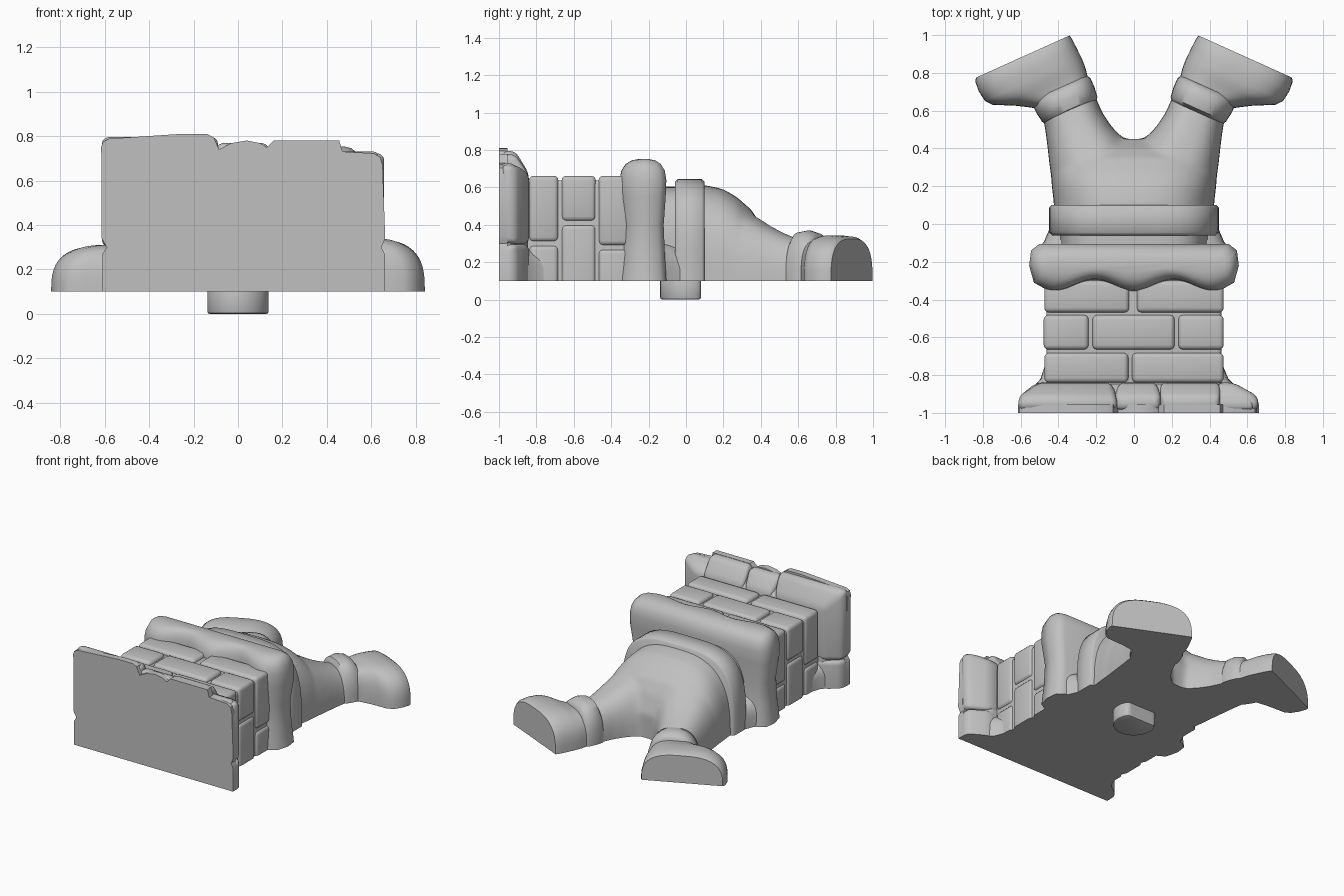
import bpy, bmesh, math
from mathutils import Vector

if "Cube" in bpy.data.objects:
    bpy.data.objects.remove(bpy.data.objects["Cube"])

BASE = 0.1  # height of the flat underside

grey = bpy.data.materials.new("plain grey")
grey.use_nodes = True
colour = (0.53, 0.53, 0.53, 1)
grey.diffuse_color = colour
grey.node_tree.nodes["Principled BSDF"].inputs["Base Color"].default_value = colour


def finish(name, bm, bevel=0, segments=3, angle=35):
    """Turn a bmesh into a named, bevelled, smooth-shaded object."""
    bmesh.ops.recalc_face_normals(bm, faces=bm.faces)
    mesh = bpy.data.meshes.new(name)
    bm.to_mesh(mesh)
    bm.free()
    ob = bpy.data.objects.new(name, mesh)
    bpy.context.collection.objects.link(ob)
    mesh.materials.append(grey)
    bpy.ops.object.select_all(action='DESELECT')
    ob.select_set(True)
    bpy.context.view_layer.objects.active = ob
    if bevel:
        mod = ob.modifiers.new("rounding", 'BEVEL')
        mod.width, mod.segments = bevel, segments
        mod.limit_method = 'ANGLE'
        mod.angle_limit = math.radians(20)
        bpy.ops.object.modifier_apply(modifier=mod.name)
    bpy.ops.object.shade_smooth_by_angle(angle=math.radians(angle))
    return ob


def cut_flat(ob):
    """Trim everything below the flat underside."""
    bm = bmesh.new()
    bm.from_mesh(ob.data)
    bmesh.ops.bisect_plane(bm, geom=bm.verts[:] + bm.edges[:] + bm.faces[:],
                           plane_co=(0, 0, BASE), plane_no=(0, 0, 1), clear_inner=True)
    bmesh.ops.holes_fill(bm, edges=[e for e in bm.edges if e.is_boundary])
    bm.to_mesh(ob.data)
    bm.free()
    bpy.ops.object.shade_smooth_by_angle(angle=math.radians(50))


def skin(bm, rings):
    """Join matching closed rings of vertices and cap both ends."""
    for a, b in zip(rings, rings[1:]):
        for i in range(len(a)):
            j = (i + 1) % len(a)
            bm.faces.new((a[i], a[j], b[j], b[i]))
    bm.faces.new(rings[0])
    bm.faces.new(rings[-1])


def loft(bm, sections, u=(1, 0), v=(0, 1), power=2.6, skirt=0.0, steps=28):
    """Skin arched sections (distance along v, low u, high u, height)."""
    u, v = Vector((*u, 0)), Vector((*v, 0))
    rings = []
    for n, lo, hi, h in sections:
        pts = []
        for i in range(steps + 1):
            c, s = math.cos(math.pi * i / steps), abs(math.sin(math.pi * i / steps))
            a = math.copysign(abs(c) ** (2 / power), c)
            pts.append(((lo + hi) / 2 + a * (hi - lo) / 2, BASE + h * s ** (2 / power)))
        if skirt:
            pts = [(hi, BASE - skirt)] + pts + [(lo, BASE - skirt)]
        rings.append([bm.verts.new(u * d + v * n + Vector((0, 0, z))) for d, z in pts])
    skin(bm, rings)


def block(name, x, y, z, bevel=0.025, taper=(0, 0, 0), knee=0.5):
    """Rounded box; beyond the knee, taper pulls in its left, right and top."""
    bm = bmesh.new()
    l, r, t = taper
    rings = []
    for f, k in ((0, 0), (knee, 0), (1, 1)) if any(taper) else ((0, 0), (1, 1)):
        corners = ((x[0] + l * k, z[0]), (x[1] - r * k, z[0]),
                   (x[1] - r * k, z[1] - t * k), (x[0] + l * k, z[1] - t * k))
        rings.append([bm.verts.new((cx, y[0] + f * (y[1] - y[0]), cz)) for cx, cz in corners])
    skin(bm, rings)
    ob = finish(name, bm, bevel)
    if z[0] < BASE:
        cut_flat(ob)


# Mounting peg with one flat side
bm = bmesh.new()
ring = [(0.138 * math.cos(a), min(0.08, 0.138 * math.sin(a)))
        for a in (math.tau * i / 48 for i in range(48))]
skin(bm, [[bm.verts.new((x, y, z)) for x, y in ring] for z in (0, BASE + 0.02)])
finish("mounting_peg", bm, 0.012, 2)

# Front plate with an uneven top edge
edge = [(-0.61, BASE), (-0.61, 0.27), (-0.59, 0.3), (-0.613, 0.34), (-0.615, 0.75), (-0.607, 0.775),
        (-0.58, 0.788), (-0.25, 0.81), (-0.14, 0.809), (-0.11, 0.795), (-0.085, 0.74), (-0.03, 0.768),
        (0.04, 0.78), (0.1, 0.768), (0.13, 0.75), (0.16, 0.78), (0.455, 0.78), (0.47, 0.73),
        (0.61, 0.722), (0.64, 0.705), (0.65, 0.67), (0.662, 0.34), (0.645, 0.3), (0.66, 0.27), (0.66, BASE)]
bm = bmesh.new()
skin(bm, [[bm.verts.new((x, y, z)) for x, z in edge] for y in (-1.0, -0.955)])
finish("front_plate", bm)

# Tapering stones behind the plate
for name, x, z, taper in (
        ("left_end_stone", (0.44, 0.657), (0.3, 0.722), (0, 0.13, 0.05)),
        ("left_top_stone", (0.14, 0.455), (0.3, 0.778), (0, 0, 0.11)),
        ("centre_stone", (-0.1, 0.14), (0.3, 0.768), (0.02, 0.02, 0.1)),
        ("right_top_stone", (-0.612, -0.09), (0.3, 0.795), (0.11, 0.03, 0.12)),
        ("left_foot_stone", (0.1, 0.658), (BASE - 0.05, 0.295), (0, 0.13, 0)),
        ("right_foot_stone", (-0.608, 0.1), (BASE - 0.05, 0.295), (0.09, 0, 0))):
    block(name, x, (-0.985, -0.84), z, 0.03, taper)

# Solid filling behind the stone joints, and a low flare towards the chimney
block("stone_filling", (-0.585, 0.63), (-0.985, -0.845), (BASE - 0.05, 0.73), 0.02, (0.09, 0.12, 0.08), 0.4)
bm = bmesh.new()
loft(bm, [(-0.93, -0.57, 0.6, 0.2), (-0.86, -0.53, 0.54, 0.2), (-0.82, -0.495, 0.5, 0.19),
          (-0.76, -0.475, 0.475, 0.17)], power=5)
finish("stone_flare", bm)

# Chimney mortar core
block("mortar_core", (-0.462, 0.462), (-0.92, -0.2), (BASE - 0.05, 0.638), 0.02)

# Brick courses: span along y, split height at the sides, spans along x
courses = [((-0.468, -0.3), 0.29, ((-0.475, -0.025), (0.015, 0.475))),
           ((-0.665, -0.482), 0.42, ((-0.478, -0.24), (-0.22, 0.215), (0.235, 0.475))),
           ((-0.84, -0.682), 0.31, ((-0.475, -0.03), (-0.01, 0.475)))]
for row, (y, split, spans) in enumerate(courses, 1):
    for col, x in enumerate(spans, 1):
        block(f"brick_{row}_{col}", x, y, (split, 0.662))
    for side, x in (("right", (-0.475, -0.3)), ("left", (0.3, 0.475))):
        block(f"{side}_lower_brick_{row}", x, y, (BASE - 0.05, split - 0.02))

# Rounded snow cap with a wavy front edge
steps = 36
wave = []
for i in range(steps + 1):
    x = -0.46 + 0.92 * i / steps
    wave.append((x, -0.325 - 0.03 * math.cos(x * math.tau / 0.42)))
outline = wave + [(0.53, -0.31), (0.555, -0.22), (0.545, -0.14), (0.5, -0.105),
                  (-0.5, -0.105), (-0.545, -0.14), (-0.555, -0.22), (-0.53, -0.31)]
levels = [(BASE, 1.0, 1.0), (0.25, 0.97, 0.93), (0.4, 0.96, 0.88), (0.55, 1.0, 0.97), (0.64, 1.0, 1.0),
          (0.69, 0.985, 0.93), (0.725, 0.96, 0.75), (0.745, 0.92, 0.5), (0.752, 0.87, 0.2)]
bm = bmesh.new()
skin(bm, [[bm.verts.new((x * sx, -0.225 + (y + 0.225) * sy, z)) for x, y in outline]
          for z, sx, sy in levels])
finish("snow_cap", bm, angle=60)

# Waist between cap and belt, with a low flare at the floor
bm = bmesh.new()
loft(bm, [(-0.16, -0.39, 0.39, 0.505), (0.0, -0.39, 0.39, 0.505)], power=4)
finish("waist", bm)
bm = bmesh.new()
loft(bm, [(-0.14, -0.51, 0.51, 0.22), (-0.09, -0.475, 0.475, 0.22), (-0.02, -0.445, 0.445, 0.2)], power=4)
finish("floor_flare", bm)

# Belt
bm = bmesh.new()
loft(bm, [(-0.06, -0.435, 0.435, 0.53), (-0.045, -0.45, 0.45, 0.545),
          (0.085, -0.45, 0.45, 0.545), (0.1, -0.435, 0.435, 0.53)], power=3.6)
finish("belt", bm, angle=50)

# Trousers: seat and both legs fused into one soft form
frames = {"left": ((0.91, -0.41), (0.41, 0.91)), "right": ((-0.91, -0.41), (-0.41, 0.91))}
bm = bmesh.new()
loft(bm, [(0.02, -0.42, 0.42, 0.515), (0.12, -0.425, 0.425, 0.51), (0.2, -0.435, 0.435, 0.49),
          (0.27, -0.44, 0.44, 0.45), (0.35, -0.42, 0.42, 0.38), (0.4, -0.34, 0.34, 0.3),
          (0.45, -0.2, 0.2, 0.17)], power=2.8, skirt=0.07)
for u, v in frames.values():
    loft(bm, [(0.25, -0.08, 0.25, 0.42), (0.4, -0.13, 0.293, 0.36), (0.445, -0.132, 0.288, 0.335),
              (0.515, -0.105, 0.265, 0.295), (0.6, -0.09, 0.238, 0.255), (0.68, -0.09, 0.215, 0.225),
              (0.76, -0.09, 0.205, 0.2)], u, v, skirt=0.07)
trousers = finish("trousers", bm)
remesh = trousers.modifiers.new("fuse", 'REMESH')
remesh.mode, remesh.voxel_size = 'VOXEL', 0.014
soften = trousers.modifiers.new("soften", 'SMOOTH')
soften.factor, soften.iterations = 0.5, 16
for mod in (remesh, soften):
    bpy.ops.object.modifier_apply(modifier=mod.name)
cut_flat(trousers)

# Cuffs and boots
for side, (u, v) in frames.items():
    k = 1.0 if side == "left" else 0.87
    bm = bmesh.new()
    loft(bm, [(0.675, -0.085, 0.21, 0.22 * k), (0.695, -0.1, 0.222, 0.26 * k), (0.75, -0.107, 0.23, 0.27 * k),
              (0.8, -0.107, 0.232, 0.255 * k), (0.82, -0.095, 0.22, 0.225 * k)], u, v)
    finish(f"{side}_cuff", bm, angle=50)
    bm = bmesh.new()
    loft(bm, [(0.76, -0.09, 0.2, 0.21 * k), (0.8, -0.095, 0.265, 0.215 * k), (0.83, -0.1, 0.315, 0.22 * k),
              (0.86, -0.105, 0.375, 0.228 * k), (0.885, -0.107, 0.425, 0.236 * k), (0.92, -0.108, 0.453, 0.243 * k),
              (0.98, -0.106, 0.462, 0.243 * k), (1.035, -0.103, 0.457, 0.237 * k),
              (1.052, -0.098, 0.445, 0.225 * k)], u, v, power=2.9)
    finish(f"{side}_boot", bm, angle=50)
